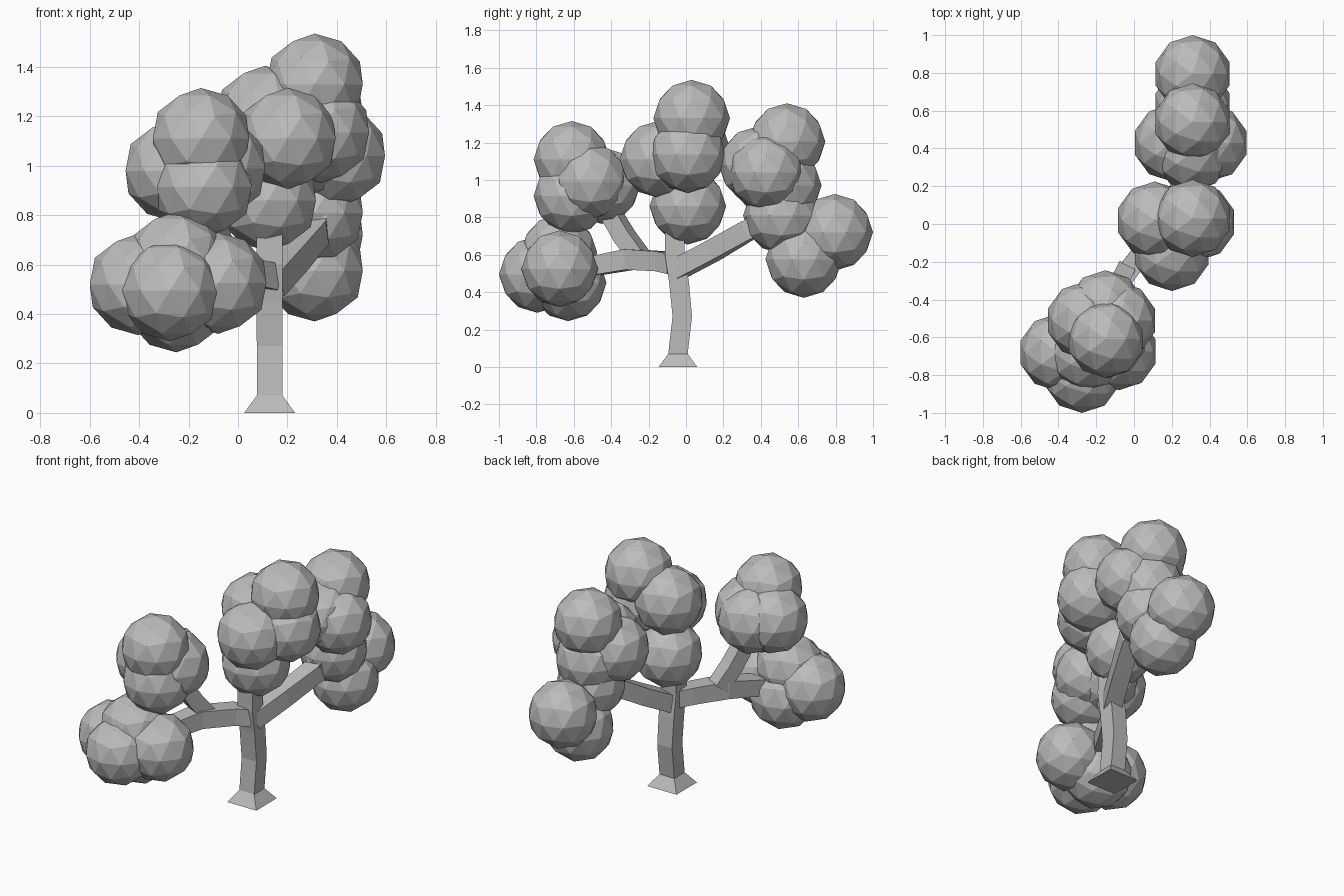
import bpy, bmesh
from mathutils import Vector

if "Cube" in bpy.data.objects:
    bpy.data.objects.remove(bpy.data.objects["Cube"])

grey = bpy.data.materials.new("matte grey")
grey.diffuse_color = (0.5, 0.5, 0.5, 1)
grey.use_nodes = True
grey.node_tree.nodes["Principled BSDF"].inputs["Base Color"].default_value = grey.diffuse_color


def finish(bm, name):
    bmesh.ops.recalc_face_normals(bm, faces=bm.faces)
    me = bpy.data.meshes.new(name)
    bm.to_mesh(me)
    bm.free()
    me.materials.append(grey)
    ob = bpy.data.objects.new(name, me)
    bpy.context.collection.objects.link(ob)


def loft(bm, rings):
    """Join four-cornered rings into a closed limb."""
    vs = [[bm.verts.new(p) for p in r] for r in rings]
    for a, b in zip(vs, vs[1:]):
        for i in range(4):
            j = (i + 1) % 4
            bm.faces.new((a[i], a[j], b[j], b[i]))
    bm.faces.new(vs[0])
    bm.faces.new(vs[-1])


def limb(name, path):
    """Square limb along (x, y, z, half width) points."""
    pts = [Vector(p[:3]) for p in path]
    rings = []
    for i, p in enumerate(pts):
        d = (pts[min(i + 1, len(pts) - 1)] - pts[max(i - 1, 0)]).normalized()
        side = d.cross(Vector((0, 0, 1))).normalized()
        up = side.cross(d)
        h = path[i][3]
        rings.append([p + side * sx * h + up * sy * h
                      for sx, sy in ((-1, -1), (1, -1), (1, 1), (-1, 1))])
    bm = bmesh.new()
    loft(bm, rings)
    finish(bm, name)


# trunk with flared foot: (y, z, half width)
bm = bmesh.new()
loft(bm, [[(0.128 + sx * h, y + sy * h, z)
           for sx, sy in ((-1, -1), (1, -1), (1, 1), (-1, 1))]
          for y, z, h in ((-0.043, 0, 0.103), (-0.043, 0.07, 0.052),
                          (-0.02, 0.27, 0.052), (-0.037, 0.45, 0.053),
                          (-0.06, 0.60, 0.053), (-0.06, 0.75, 0.052))])
finish(bm, "trunk")

# branches
limb("rear_branch", [(0.13, -0.05, 0.52, 0.053), (0.22, 0.14, 0.62, 0.053),
                     (0.31, 0.33, 0.73, 0.053), (0.31, 0.50, 0.80, 0.05)])
limb("rear_upper_branch", [(0.31, 0.36, 0.75, 0.05), (0.31, 0.42, 1.0, 0.045)])
limb("front_branch", [(0.13, -0.06, 0.55, 0.053), (0.06, -0.13, 0.565, 0.053),
                      (-0.07, -0.30, 0.575, 0.055), (-0.22, -0.60, 0.52, 0.048)])
limb("front_upper_branch", [(-0.05, -0.25, 0.59, 0.048), (-0.09, -0.33, 0.70, 0.048),
                            (-0.15, -0.46, 0.92, 0.045)])

# leaf clumps, grouped by branch
clumps = {
    "centre_leaves": [(0.31, 0.03, 1.33), (0.335, 0.01, 1.135), (0.20, -0.15, 1.11),
                      (0.11, 0.02, 1.20), (0.12, 0.01, 0.86)],
    "rear_upper_leaves": [(0.31, 0.54, 1.205), (0.40, 0.43, 1.04), (0.20, 0.43, 1.03),
                          (0.31, 0.38, 1.08), (0.31, 0.52, 0.97)],
    "rear_lower_leaves": [(0.31, 0.795, 0.72), (0.31, 0.63, 0.575), (0.31, 0.51, 0.81)],
    "front_upper_leaves": [(-0.15, -0.61, 1.11), (-0.085, -0.51, 0.99),
                           (-0.14, -0.61, 0.915), (-0.26, -0.51, 0.98),
                           (-0.15, -0.45, 0.97)],
    "front_lower_leaves": [(-0.08, -0.675, 0.525), (-0.275, -0.795, 0.495),
                           (-0.405, -0.68, 0.52), (-0.25, -0.68, 0.61),
                           (-0.25, -0.63, 0.45)],
}
for name, centres in clumps.items():
    bm = bmesh.new()
    for c in centres:
        ball = bmesh.ops.create_icosphere(bm, subdivisions=2, radius=0.205)
        bmesh.ops.translate(bm, verts=ball["verts"], vec=c)
    finish(bm, name)
